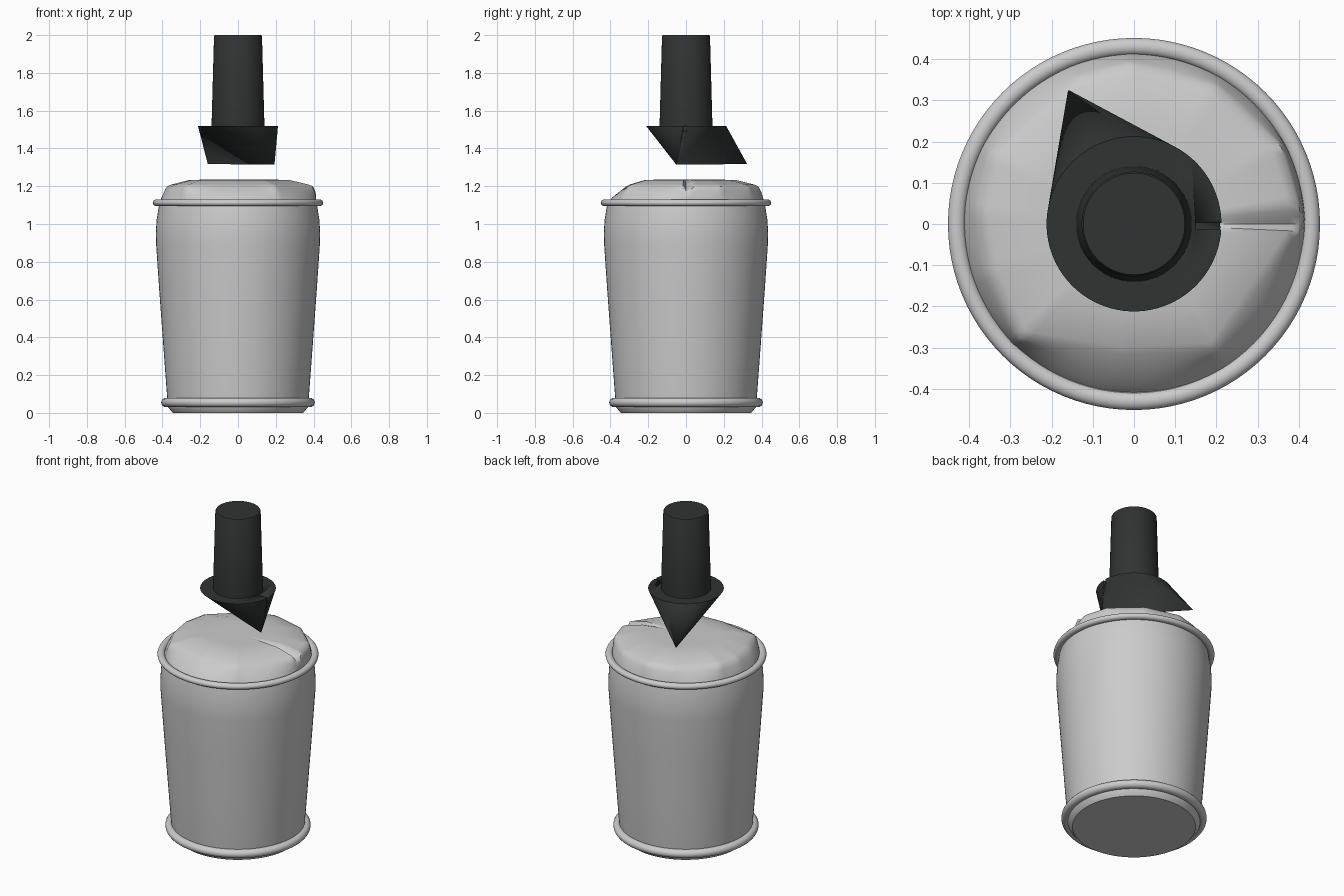
import bpy, bmesh, math
from mathutils import Vector

if "Cube" in bpy.data.objects:
    bpy.data.objects.remove(bpy.data.objects["Cube"])

black = bpy.data.materials.new("black_plastic")
black.diffuse_color = (0.03, 0.033, 0.032, 1)
black.use_nodes = True
black.node_tree.nodes["Principled BSDF"].inputs["Base Color"].default_value = black.diffuse_color


def finish(name, bm, angle=40, mat=None):
    bmesh.ops.recalc_face_normals(bm, faces=bm.faces)
    me = bpy.data.meshes.new(name)
    bm.to_mesh(me)
    bm.free()
    ob = bpy.data.objects.new(name, me)
    bpy.context.collection.objects.link(ob)
    if mat:
        me.materials.append(mat)
    bpy.ops.object.select_all(action='DESELECT')
    ob.select_set(True)
    bpy.context.view_layer.objects.active = ob
    bpy.ops.object.shade_smooth_by_angle(angle=math.radians(angle))
    return ob


def loft(bm, rings, cap_start=True, cap_end=True):
    rings = [[bm.verts.new(p) for p in r] for r in rings]
    n = len(rings[0])
    for a, b in zip(rings, rings[1:]):
        for i in range(n):
            bm.faces.new((a[i], a[(i + 1) % n], b[(i + 1) % n], b[i]))
    if cap_start:
        bm.faces.new(rings[0])
    if cap_end:
        bm.faces.new(rings[-1])
    return rings


def circle(r, z, n=96):
    return [(r * math.cos(2 * math.pi * i / n), r * math.sin(2 * math.pi * i / n), z)
            for i in range(n)]


def lathe(name, profile, mat=None):
    bm = bmesh.new()
    loft(bm, [circle(r, z) for r, z in profile])
    return finish(name, bm, 40, mat)


# Can body
lathe("can_body", [(0.345, 0), (0.37, 0.03), (0.375, 0.08), (0.395, 0.35), (0.417, 0.65),
                   (0.434, 0.9), (0.435, 0.95), (0.431, 1.02), (0.42, 1.09), (0.415, 1.115)])

# Rolled rims
for name, major, minor_r, minor_z, z in (("bottom_rim", 0.38, 0.027, 0.025, 0.055),
                                         ("top_rim", 0.43, 0.021, 0.018, 1.112)):
    bm = bmesh.new()
    rings = loft(bm, [circle(major + minor_r * math.cos(t), z + minor_z * math.sin(t))
                      for t in [2 * math.pi * k / 16 for k in range(16)]], False, False)
    for i in range(96):
        j = (i + 1) % 96
        bm.faces.new((rings[-1][i], rings[-1][j], rings[0][j], rings[0][i]))
    finish(name, bm)

# Crumpled bag-like lid: faceted shoulder, rounded plateau, fold along +x
shoulder = [(0.41, 0.02), (0.36, 0.19), (0.2, 0.335), (-0.01, 0.39), (-0.15, 0.35),
            (-0.35, 0.17), (-0.38, 0.03), (-0.355, -0.12), (-0.28, -0.28), (-0.03, -0.32),
            (0.2, -0.31), (0.40, -0.02)]


def outline_radius(a):
    d = Vector((math.cos(a), math.sin(a)))
    for p, q in zip(shoulder, shoulder[1:] + shoulder[:1]):
        p, q = Vector(p), Vector(q)
        e = q - p
        den = d.x * e.y - d.y * e.x
        if abs(den) < 1e-9:
            continue
        t = (p.x * e.y - p.y * e.x) / den
        u = (p.x * d.y - p.y * d.x) / den
        if t > 0 and -1e-6 <= u <= 1 + 1e-6:
            return t
    return 0.4


def lid_ring(blend, scale, z, fold):
    pts = []
    for i in range(144):
        a = 2 * math.pi * i / 144
        r = scale * (outline_radius(a) * (1 - blend) + 0.415 * blend)
        deg = math.degrees(a)
        dip = fold * max(0, 1 - deg / 7)
        pts.append((r * math.cos(a), r * math.sin(a), z - dip))
    return pts


bm = bmesh.new()
loft(bm, [lid_ring(1, 1, 1.105, 0), lid_ring(0.75, 1, 1.14, 0), lid_ring(0.3, 1, 1.175, 0.01),
          lid_ring(0, 0.99, 1.199, 0.03), lid_ring(0, 0.93, 1.209, 0.03),
          lid_ring(0, 0.68, 1.233, 0.02), lid_ring(0, 0.45, 1.235, 0.006),
          lid_ring(0, 0.2, 1.235, 0)])
finish("crumpled_lid", bm, 50)

# Nozzle stem
lathe("nozzle_stem", [(0.14, 1.50), (0.14, 1.525), (0.127, 1.994), (0.123, 2.0)], black)

# Nozzle collar: round disc tapering to a straight slanted blade edge
bm = bmesh.new()
for p in circle(0.212, 1.52) + [(-0.16, 0.324, 1.317), (0.193, -0.052, 1.315),
                                (-0.157, 0.324, 1.317), (0.193, -0.049, 1.315)]:
    bm.verts.new(p)
bmesh.ops.convex_hull(bm, input=bm.verts)
bmesh.ops.dissolve_limit(bm, angle_limit=0.002, verts=bm.verts, edges=bm.edges)
collar = finish("nozzle_collar", bm, 40, black)

# Narrow slit in the collar
bm = bmesh.new()
loft(bm, [[(0.15, -0.013, z), (0.24, -0.013, z), (0.24, 0.002, z), (0.15, 0.002, z)]
          for z in (1.49, 1.56)])
cutter = finish("slit_cutter", bm)
mod = collar.modifiers.new("slit", 'BOOLEAN')
mod.operation = 'DIFFERENCE'
mod.object = cutter
bpy.context.view_layer.objects.active = collar
bpy.ops.object.modifier_apply(modifier=mod.name)
bpy.data.objects.remove(cutter)
